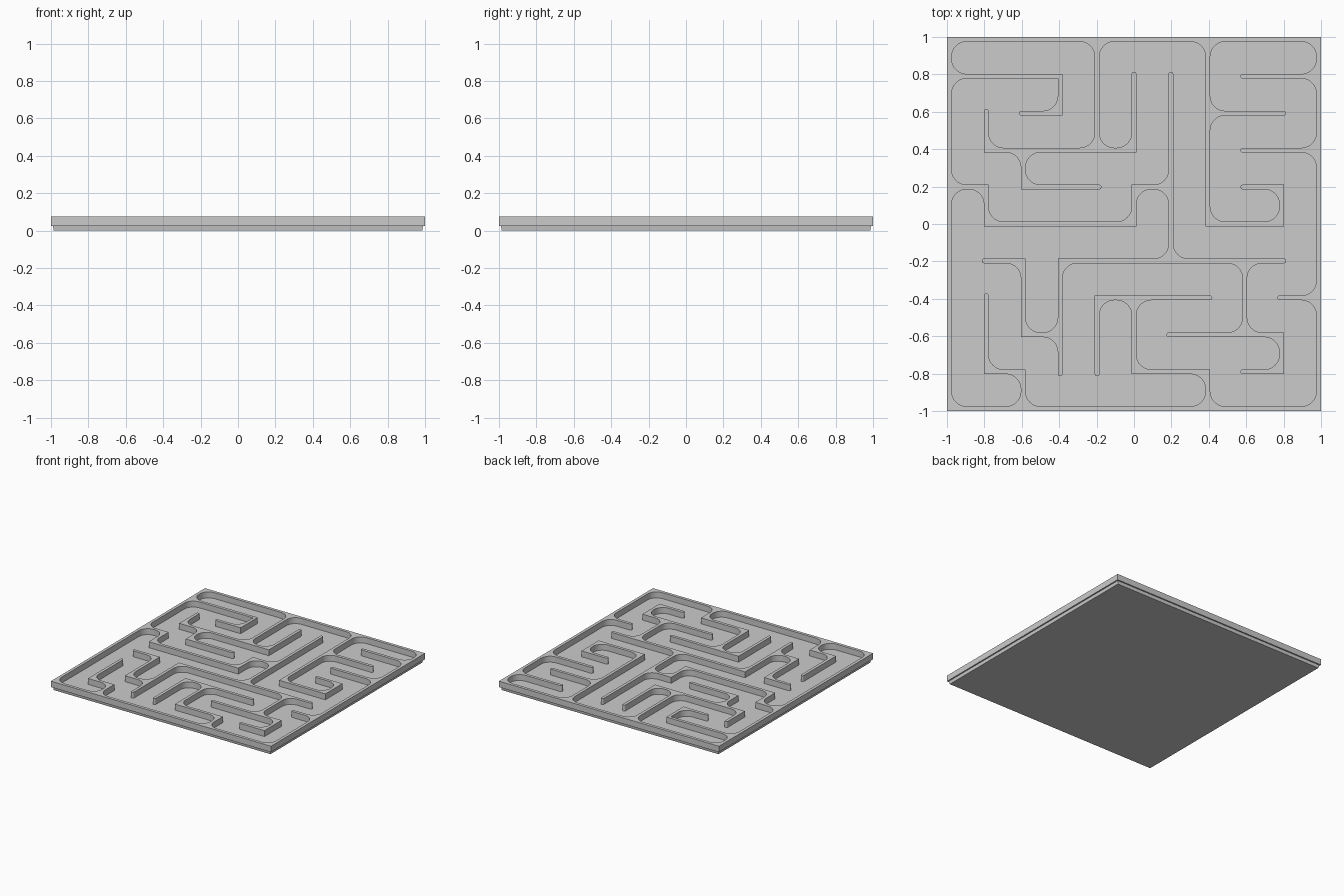
import bpy, bmesh
from math import sin, cos, pi
from mathutils import Vector

if "Cube" in bpy.data.objects:
    bpy.data.objects.remove(bpy.data.objects["Cube"])

PITCH = 0.1975      # maze cell spacing
H = 0.0125          # half wall thickness
R = 0.08            # fillet radius in wall corners
FLOOR, TOP = 0.026, 0.075

# Wall runs as (column, row) lattice points, row 0 at the back
RUNS = [
    [(0, 0), (10, 0), (10, 10), (0, 10), (0, 0)],
    [(0, 1), (3, 1), (3, 2), (2, 2)],
    [(4, 0), (4, 3)],
    [(1, 2), (1, 3), (5, 3), (5, 1)],
    [(2, 3), (2, 4), (4, 4)],
    [(0, 4), (1, 4), (1, 5), (5, 5), (5, 4), (6, 4)],
    [(6, 1), (6, 6)],
    [(3, 9), (3, 6), (9, 6)],
    [(8, 6), (8, 8)],
    [(6, 8), (9, 8), (9, 9), (8, 9)],
    [(1, 6), (2, 6), (2, 8), (3, 8)],
    [(1, 7), (1, 9), (2, 9), (2, 10)],
    [(4, 9), (4, 7), (7, 7)],
    [(5, 7), (5, 9), (7, 9), (7, 10)],
    [(7, 0), (7, 5), (9, 5), (9, 4), (8, 4)],
    [(7, 2), (9, 2)],
    [(8, 1), (10, 1)],
    [(8, 3), (10, 3)],
    [(9, 7), (10, 7)],
]
SQUARE_CORNERS = {(3, 1)}   # this corner has no fillet


def collect_arms(runs):
    """Map each lattice point to the directions its walls leave in."""
    arms = {}
    for run in runs:
        for (c0, r0), (c1, r1) in zip(run, run[1:]):
            n = max(abs(c1 - c0), abs(r1 - r0))
            dc, dr = (c1 - c0) // n, (r1 - r0) // n
            for k in range(n):
                a = (c0 + dc * k, r0 + dr * k)
                b = (a[0] + dc, a[1] + dr)
                arms.setdefault(a, set()).add((dc, -dr))
                arms.setdefault(b, set()).add((-dc, dr))
    return arms


def add_patch(bm, origin, u, v, pts):
    """Flat polygon given in the local u/v axes of a lattice point."""
    vs = [bm.verts.new(origin + u * a + v * b) for a, b in pts]
    bm.faces.new(vs)


def build_walls():
    bm = bmesh.new()
    dirs = [(1, 0), (0, 1), (-1, 0), (0, -1)]
    for node, out in collect_arms(RUNS).items():
        o = Vector(((node[0] - 5) * PITCH, (5 - node[1]) * PITCH, FLOOR))
        for q in range(4):
            d, e = dirs[q], dirs[(q + 1) % 4]
            u, v = Vector((*d, 0)), Vector((*e, 0))
            if q == 0:
                add_patch(bm, o, u, v, [(-H, -H), (H, -H), (H, H), (-H, H)])
            # half wall toward the neighbouring point
            if d in out:
                for a, b in ((H, H + R), (H + R, PITCH / 2)):
                    add_patch(bm, o, u, v, [(a, -H), (b, -H), (b, H), (a, H)])
            # rounded tip on a free end
            elif out == {(-d[0], -d[1])}:
                tip = [(H + 0.011 * cos(t), H * sin(t))
                       for t in [-pi / 2 + pi * k / 8 for k in range(9)]]
                add_patch(bm, o, u, v, tip)
            # fillet between two walls that meet at a right angle
            if d in out and e in out and node not in SQUARE_CORNERS:
                c = H + R
                arc = [(c - R * sin(t), c - R * cos(t))
                       for t in [pi / 2 * k / 10 for k in range(11)]]
                add_patch(bm, o, u, v, [(H, H)] + arc)
    bmesh.ops.remove_doubles(bm, verts=bm.verts, dist=1e-4)
    # raise the outline into walls
    ext = bmesh.ops.extrude_face_region(bm, geom=bm.faces[:])
    up = [g for g in ext["geom"] if isinstance(g, bmesh.types.BMVert)]
    bmesh.ops.translate(bm, verts=up, vec=(0, 0, TOP - FLOOR))
    bmesh.ops.recalc_face_normals(bm, faces=bm.faces)
    return bm


def build_base():
    # inset floor plate with a slightly chamfered underside
    bm = bmesh.new()
    bmesh.ops.create_cube(bm, size=1)
    for v in bm.verts:
        s = 1.978 if v.co.z > 0 else 1.97
        v.co = (v.co.x * s, v.co.y * s, FLOOR if v.co.z > 0 else 0)
    return bm


def make_object(name, bm):
    me = bpy.data.meshes.new(name)
    bm.to_mesh(me)
    bm.free()
    ob = bpy.data.objects.new(name, me)
    bpy.context.collection.objects.link(ob)
    return ob


floor_plate = make_object("floor_plate", build_base())
walls = make_object("maze_walls", build_walls())
bpy.context.view_layer.objects.active = walls
walls.select_set(True)
bpy.ops.object.shade_smooth_by_angle(angle=pi / 6)
